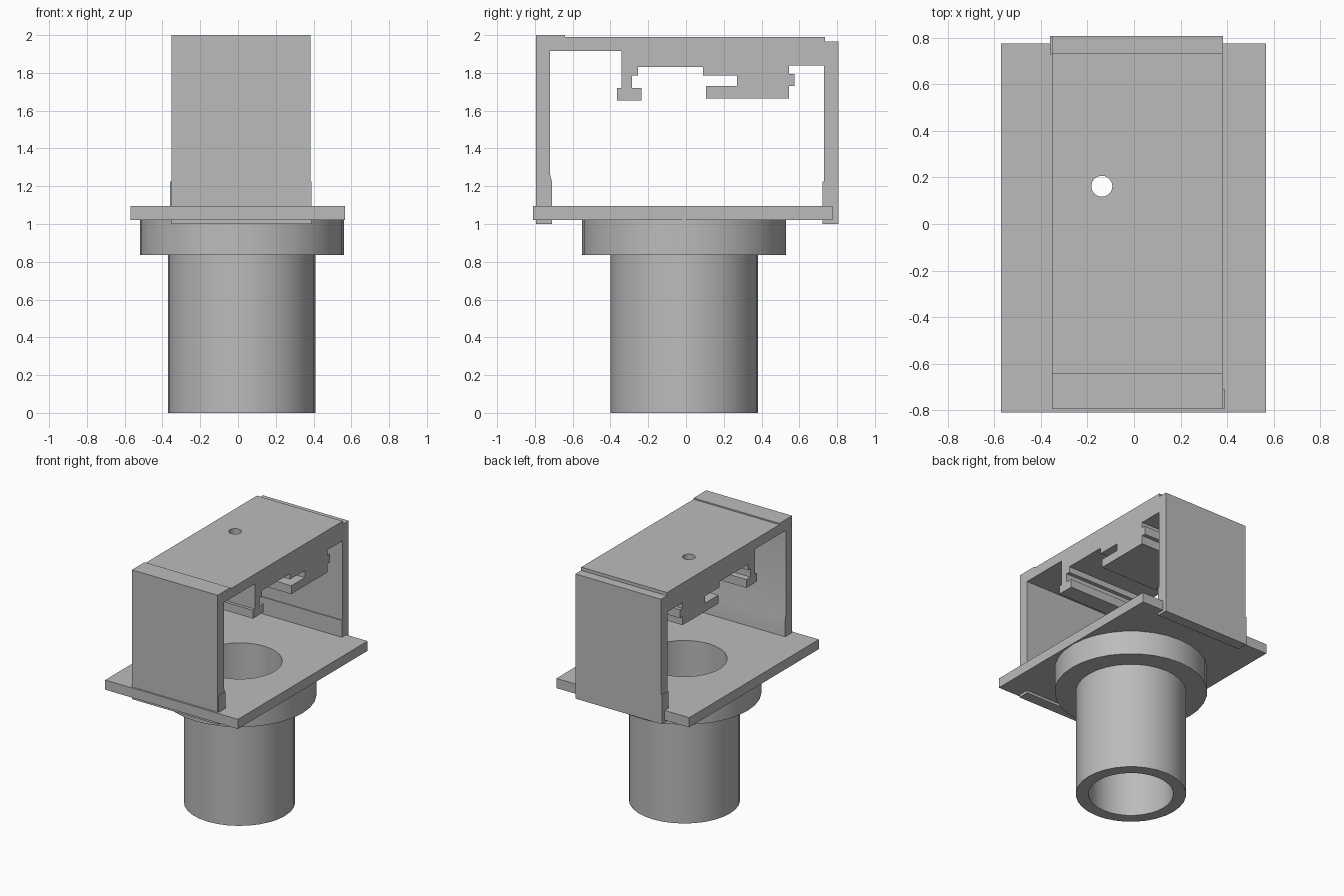
import bpy, bmesh, math
from mathutils import Vector, Matrix

cube = bpy.data.objects.get("Cube")
if cube:
    bpy.data.objects.remove(cube, do_unlink=True)

grey = bpy.data.materials.new("plain grey")
grey.use_nodes = True
grey.diffuse_color = (0.5, 0.5, 0.5, 1)
grey.node_tree.nodes["Principled BSDF"].inputs["Base Color"].default_value = (0.5, 0.5, 0.5, 1)

SIDES = 32
AXIS = Vector((0.02, -0.01, 0))   # pipe centre line
BORE = 0.30


def finish(name, bm):
    bmesh.ops.recalc_face_normals(bm, faces=bm.faces)
    mesh = bpy.data.meshes.new(name)
    bm.to_mesh(mesh)
    bm.free()
    mesh.materials.append(grey)
    obj = bpy.data.objects.new(name, mesh)
    bpy.context.collection.objects.link(obj)
    return obj


def box(name, low, high):
    low, high = Vector(low), Vector(high)
    bm = bmesh.new()
    bmesh.ops.create_cube(bm, size=1, matrix=Matrix.Translation((low + high) / 2)
                          @ Matrix.Diagonal((*(high - low), 1)))
    return finish(name, bm)


def extrude_x(name, outline, x0, x1):
    """Extrude a (y, z) outline along x."""
    bm = bmesh.new()
    face = bm.faces.new([bm.verts.new((x0, y, z)) for y, z in outline])
    made = bmesh.ops.extrude_face_region(bm, geom=[face])["geom"]
    bmesh.ops.translate(bm, vec=(x1 - x0, 0, 0),
                        verts=[v for v in made if isinstance(v, bmesh.types.BMVert)])
    return finish(name, bm)


def lathe(name, profile, centre):
    """Revolve a closed (radius, z) profile about a vertical axis."""
    bm = bmesh.new()
    verts = [bm.verts.new(centre + Vector((r, 0, z))) for r, z in profile]
    edges = [bm.edges.new((verts[i - 1], verts[i])) for i in range(len(verts))]
    bmesh.ops.spin(bm, geom=verts + edges, cent=centre, axis=(0, 0, 1),
                   angle=math.tau, steps=SIDES, use_merge=True)
    bmesh.ops.remove_doubles(bm, verts=bm.verts, dist=0.0001)
    return finish(name, bm)


def drill(obj, name, x, y, radius):
    """Cut a vertical round hole through an object."""
    bm = bmesh.new()
    bmesh.ops.create_cone(bm, cap_ends=True, segments=SIDES, radius1=radius, radius2=radius,
                          depth=3, matrix=Matrix.Translation((x, y, 1.5)))
    cutter = finish(name, bm)
    cutter.hide_render = True
    mod = obj.modifiers.new("hole", "BOOLEAN")
    mod.operation = "DIFFERENCE"
    mod.solver = "EXACT"
    mod.object = cutter
    bpy.context.view_layer.objects.active = obj
    bpy.ops.object.modifier_apply(modifier=mod.name)
    bpy.data.objects.remove(cutter, do_unlink=True)


# Hollow pipe with a collar
pipe = lathe("flanged_pipe", [(BORE, 0), (0.39, 0), (0.39, 0.835), (0.54, 0.835),
                              (0.54, 1.02), (BORE, 1.02)], AXIS)

# Base plate, open over the pipe bore
plate = box("base_plate", (-0.57, -0.81, 1.02), (0.567, 0.775, 1.095))
drill(plate, "bore_cutter", AXIS.x, AXIS.y, BORE)

# Bridge: two walls and a roof with rail hooks below
roof_top = [(0.807, 1.0), (0.807, 1.965), (0.735, 1.965), (0.735, 1.99), (-0.64, 1.99),
            (-0.64, 2.0), (-0.795, 2.0), (-0.795, 1.0)]
front_inside = [(-0.71, 1.0), (-0.71, 1.225), (-0.72, 1.265), (-0.72, 1.915), (-0.342, 1.915)]
front_hook = [(-0.342, 1.72), (-0.365, 1.72), (-0.365, 1.655), (-0.235, 1.655),
              (-0.235, 1.72), (-0.285, 1.72), (-0.285, 1.785), (-0.255, 1.785), (-0.255, 1.83)]
back_hook = [(0.09, 1.83), (0.09, 1.785), (0.27, 1.785), (0.27, 1.73), (0.105, 1.73),
             (0.105, 1.665), (0.545, 1.665), (0.545, 1.73), (0.575, 1.73), (0.575, 1.795),
             (0.545, 1.795), (0.545, 1.838)]
back_inside = [(0.73, 1.838), (0.73, 1.225), (0.723, 1.225), (0.723, 1.0)]
bridge = extrude_x("rail_bridge", roof_top + front_inside + front_hook + back_hook + back_inside,
                   -0.352, 0.383)
drill(bridge, "screw_hole_cutter", -0.138, 0.162, 0.045)

# Small side ribs at the wall feet
box("front_foot_rib", (0.383, -0.793, 1.0), (0.39, -0.71, 1.225))
box("back_foot_rib", (-0.36, 0.727, 1.0), (-0.352, 0.807, 1.225))

# Smooth round parts, crisp edges
for obj in (pipe, plate, bridge):
    bpy.ops.object.select_all(action="DESELECT")
    obj.select_set(True)
    bpy.context.view_layer.objects.active = obj
    bpy.ops.object.shade_smooth_by_angle(angle=math.radians(30))
